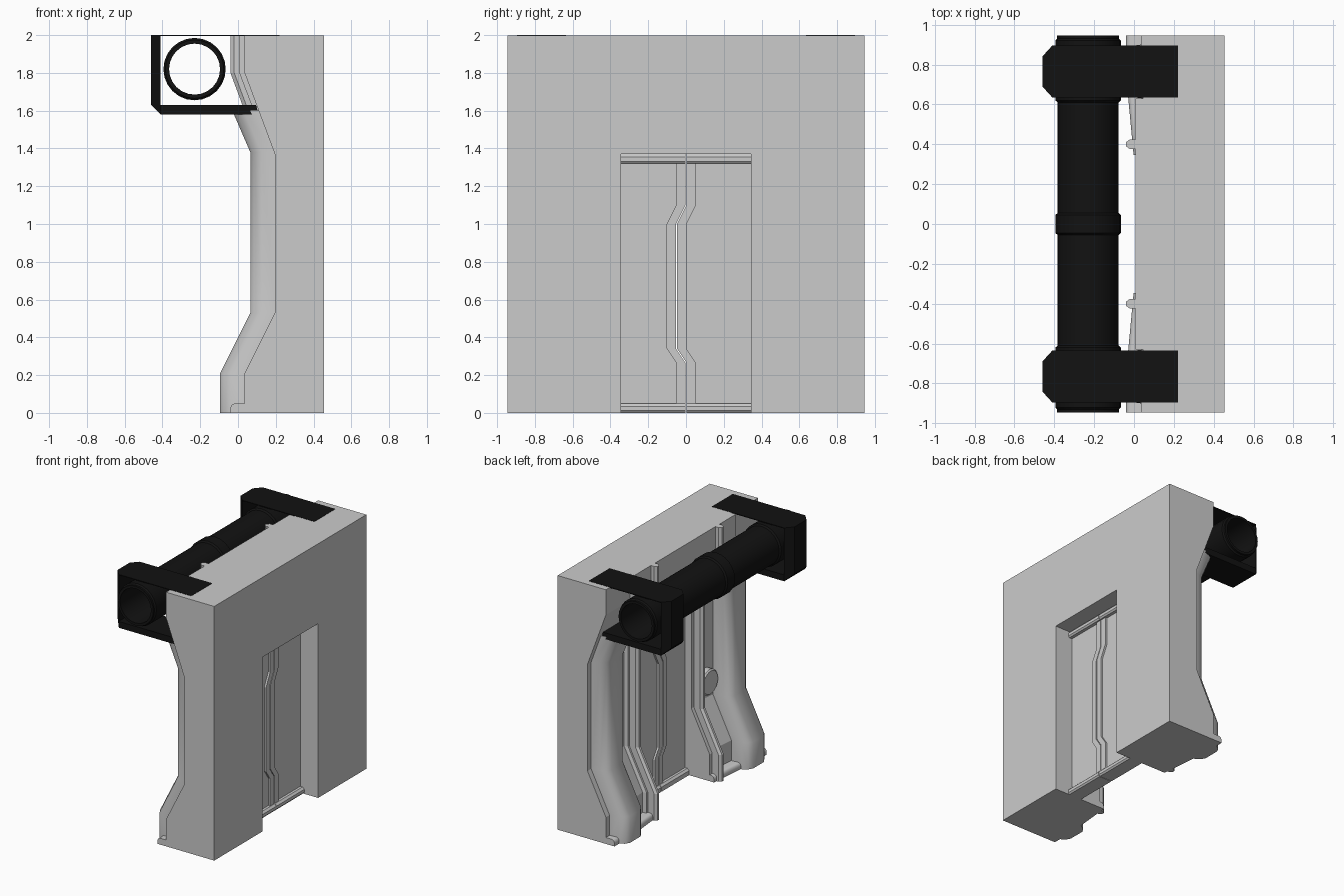
import bpy, bmesh, math

if "Cube" in bpy.data.objects:
    bpy.data.objects.remove(bpy.data.objects["Cube"])

black = bpy.data.materials.new("black_metal")
black.diffuse_color = (0.006, 0.006, 0.006, 1)
black.use_nodes = True
black.node_tree.nodes["Principled BSDF"].inputs["Base Color"].default_value = black.diffuse_color


def finish(name, bm, mat=None, smooth=None):
    bmesh.ops.recalc_face_normals(bm, faces=bm.faces)
    me = bpy.data.meshes.new(name)
    bm.to_mesh(me)
    bm.free()
    ob = bpy.data.objects.new(name, me)
    bpy.context.collection.objects.link(ob)
    if mat:
        me.materials.append(mat)
    bpy.ops.object.select_all(action='DESELECT')
    ob.select_set(True)
    bpy.context.view_layer.objects.active = ob
    if smooth:
        bpy.ops.object.shade_smooth_by_angle(angle=math.radians(smooth))
    return ob


def skin(rows, closed=False):
    """Join equal loops of points into a solid."""
    bm = bmesh.new()
    vs = [[bm.verts.new(p) for p in row] for row in rows]
    n = len(rows[0])
    pairs = list(zip(vs, vs[1:])) + ([(vs[-1], vs[0])] if closed else [])
    for a, b in pairs:
        for i in range(n):
            j = (i + 1) % n
            bm.faces.new((a[i], a[j], b[j], b[i]))
    if not closed:
        bm.faces.new(vs[0])
        bm.faces.new(vs[-1])
    return bm


def sweep(name, path, section, back, s=1, smooth=None):
    """Slide a (y, dx) section up an (x, z) path; flat back at x = back."""
    rows = []
    for x, z in path:
        row = [(x + dx, s * y, z) for y, dx in section]
        row += [(back, s * section[-1][0], z), (back, s * section[0][0], z)]
        rows.append(row)
    return finish(name, skin(rows), None, smooth)


def prism(name, poly, a, b, place, mat=None):
    return finish(name, skin([[place(p, q, t) for p, q in poly] for t in (a, b)]), mat)


def hull(name, pts, mat=None):
    bm = bmesh.new()
    for p in pts:
        bm.verts.new(p)
    bmesh.ops.convex_hull(bm, input=bm.verts)
    bmesh.ops.dissolve_limit(bm, angle_limit=0.01, verts=bm.verts, edges=bm.edges)
    return finish(name, bm, mat)


def box_pts(x0, x1, y0, y1, z0, z1):
    return [(x, y, z) for x in (x0, x1) for y in (y0, y1) for z in (z0, z1)]


TOP = 1.998
wall_path = [(.035, 0), (.035, .21), (.195, .53), (.195, 1.37), (.035, 1.8), (.035, TOP)]

# Wall with doorway cut through
half = [(.945, 0), (.75, 0), (.38, .035)]
wall = sweep("wall", wall_path, half + [(-y, d) for y, d in reversed(half)], .455)
cutter = hull("doorway_cutter", box_pts(-.3, .8, -.345, .345, -.2, 1.37))
cutter.hide_render = True
mod = wall.modifiers.new("doorway", 'BOOLEAN')
mod.operation, mod.object, mod.solver = 'DIFFERENCE', cutter, 'EXACT'
bpy.context.view_layer.objects.active = wall
bpy.ops.object.modifier_apply(modifier="doorway")
bpy.data.objects.remove(cutter)

# Raised band along the top of the wall
sweep("top_band", [(.007, TOP), (.007, 1.8), (.075, 1.62)], [(.63, 0), (-.63, 0)], .3)

# Ribs and rounded foot on both sides of the door
wide_path = [(-.095, 0), (-.095, .21), (.065, .53), (.065, 1.38), (-.03, 1.6)]
wide_sec = [(.9, .13), (.89, .06), (.865, .02), (.83, 0), (.7, 0), (.665, .02), (.64, .06), (.63, .14)]
thin_sec = [(.45, .03), (.44, 0), (.425, 0), (.425, -.055), (.41, -.075),
            (.39, -.075), (.375, -.055), (.375, 0), (.345, 0)]
foot_path = [(-.04, 0), (-.04, .025), (-.035, .04), (-.025, .048), (-.01, .05)]
for s, side in ((1, "back"), (-1, "front")):
    sweep("wide_rib_" + side, wide_path, wide_sec, .3, s, 40)
    sweep("thin_rib_" + side, wall_path, thin_sec, .3, s)
    sweep("foot_" + side, foot_path, [(.945, 0), (.75, 0), (.345, .038)], .25, s, 40)

# Round control plate on one panel
n = 24
ring = [(math.cos(2 * math.pi * i / n), math.sin(2 * math.pi * i / n)) for i in range(n)]
rows = [[(x, -.535 + r * c, .67 + r * d) for c, d in ring]
        for x, r in ((.24, .1), (.17, .1), (.16, .09))]
finish("control_plate", skin(rows), None, 30)

# Door leaves with zigzag seam strips
seam = [(0, 1.345), (0, 1.1), (-.05, 1.0), (-.05, .34), (0, .265), (0, .025)]
yz = lambda p, q, t: (t, p, q)
for s, side in ((1, "back"), (-1, "front")):
    inner = [(y + s * .003, z) for y, z in seam]
    strip = inner + [(y + s * .052, z) for y, z in reversed(seam)]
    prism("door_strip_" + side, strip, .235, .315, yz)
    prism("door_leaf_" + side, inner + [(s * .346, .025), (s * .346, 1.345)], .25, .30, yz)
    # Rounded bars at top and bottom
    for z, label in ((0, "bottom"), (1.32, "top")):
        bar = [(.215, z), (.215, z + .035), (.23, z + .05), (.32, z + .05), (.335, z + .035),
               (.335, z + .012), (.325, z)]
        prism(f"door_bar_{label}_{side}", bar, s * .002, s * .345, lambda p, q, t: (p, t, q))

# Hollow pipe with sleeves
prof = [(0, .165), (.045, .165), (.055, .153), (.61, .153), (.62, .165), (.92, .165),
        (.93, .155), (.945, .155), (.945, .135)]
loop = [(-y, r) for y, r in reversed(prof[1:])] + prof
rows = [[(-.23 + r * c, y, 1.82 + r * d) for c, d in ring] for y, r in loop]
finish("pipe", skin(rows, closed=True), black, 35)

# Brackets holding the pipe
for s, side in ((1, "back"), (-1, "front")):
    edge = [(-.41, s * .635), (-.46, s * .69), (-.46, s * .84), (-.41, s * .895)]
    up = lambda p, q, t: (p, q, t)
    prism("bracket_face_" + side, edge, 1.63, 2, up, black)
    hull("bracket_base_" + side, [(x, y, 1.63) for x, y in edge] +
         [(x, s * y, z) for x, z in ((-.41, 1.58), (.11, 1.58), (.095, 1.63)) for y in (.635, .895)], black)
    prism("bracket_top_" + side, edge + [(.22, s * .895), (.22, s * .635)], 1.994, 2, up, black)
